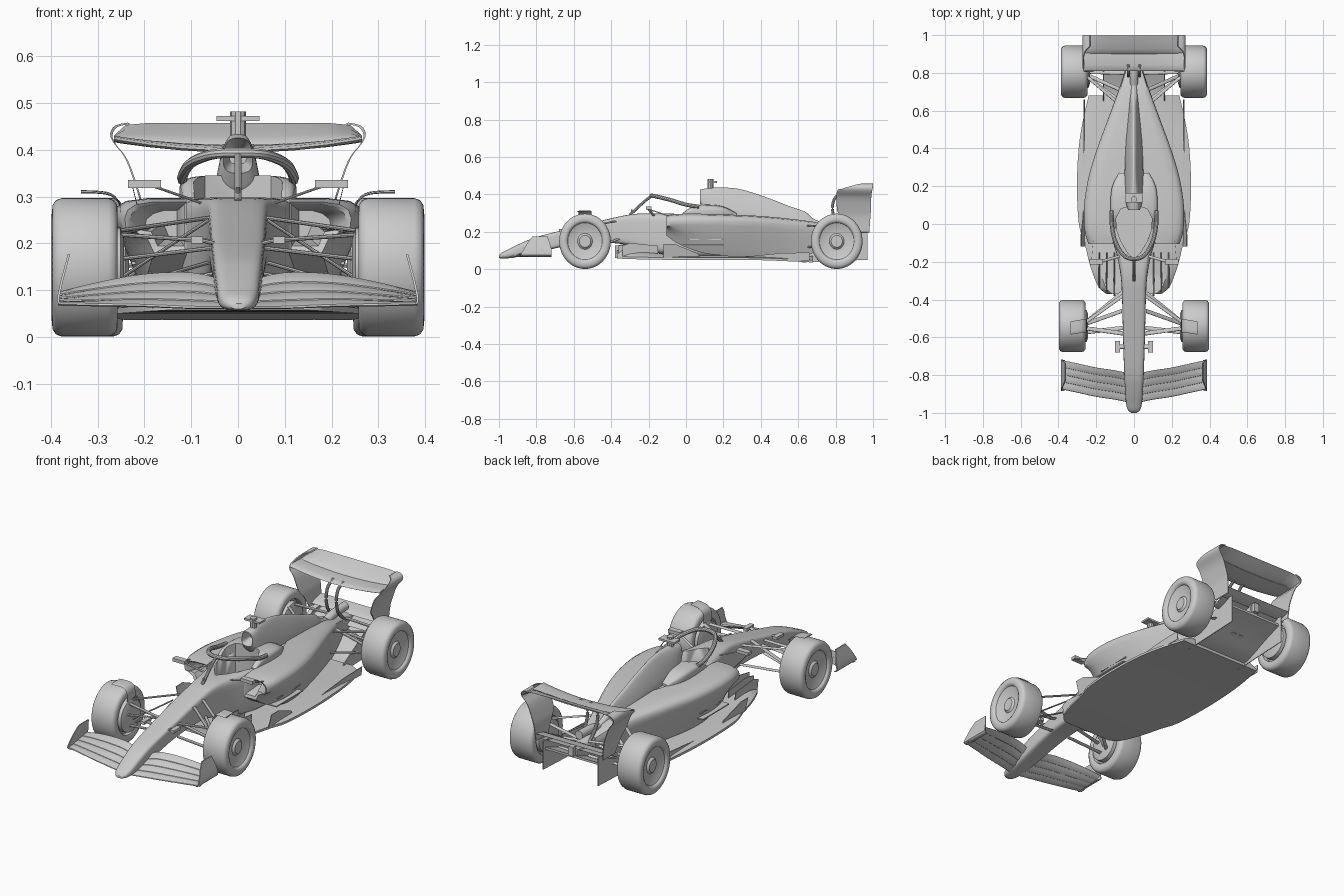
import bpy, bmesh, math
from mathutils import Vector


def make(name, verts, faces, mirror=False, angle=35):
    verts = [tuple(v) for v in verts]
    if mirror:
        n = len(verts)
        verts += [(-x, y, z) for x, y, z in verts]
        faces = faces + [tuple(i + n for i in reversed(f)) for f in faces]
    me = bpy.data.meshes.new(name)
    me.from_pydata(verts, [], faces)
    bm = bmesh.new()
    bm.from_mesh(me)
    bmesh.ops.recalc_face_normals(bm, faces=bm.faces)
    bm.to_mesh(me)
    bm.free()
    me.shade_smooth()
    me.set_sharp_from_angle(angle=math.radians(angle))
    ob = bpy.data.objects.new(name, me)
    bpy.context.collection.objects.link(ob)
    return ob


def loft(name, rings, mirror=False, angle=35):
    n = len(rings[0])
    verts = [p for r in rings for p in r]
    faces = [(k * n + i, k * n + (i + 1) % n, (k + 1) * n + (i + 1) % n, (k + 1) * n + i)
             for k in range(len(rings) - 1) for i in range(n)]
    faces += [tuple(reversed(range(n))), tuple(range(len(verts) - n, len(verts)))]
    return make(name, verts, faces, mirror, angle)


def spline(rows, k=4):
    out = []
    for i in range(len(rows) - 1):
        a, b, c, d = rows[max(i - 1, 0)], rows[i], rows[i + 1], rows[min(i + 2, len(rows) - 1)]
        for s in range(k):
            t = s / k
            out.append(tuple(.5 * (2 * q + (r - p) * t + (2 * p - 5 * q + 4 * r - u) * t * t
                             + (3 * q - p - 3 * r + u) * t ** 3) for p, q, r, u in zip(a, b, c, d)))
    return out + [tuple(rows[-1])]


def oval(y, w, z0, z1, e=4, taper=0.0, n=32):
    pts = []
    for i in range(n):
        a = 2 * math.pi * (i + .5) / n
        c, s = math.cos(a), math.sin(a)
        u = math.copysign(abs(c) ** (2 / e), c)
        v = math.copysign(abs(s) ** (2 / e), s)
        pts.append((w * u * (1 - taper * (v + 1) / 2), y, (z0 + z1) / 2 + v * (z1 - z0) / 2))
    return pts


def foil(x, y0, z0, y1, z1, t):
    d = Vector((0, y1 - y0, z1 - z0))
    nrm = Vector((0, -d.z, d.y)).normalized() * t
    p = Vector((x, y0, z0))
    return [p + d * f + nrm * h for f, h in
            ((0, 0), (.06, .35), (.3, .5), (.65, .35), (1, .05), (1, -.05), (.65, -.35), (.3, -.5), (.06, -.35))]


def arm(name, a, b, chord=.022, t=.009):
    loft(name, [foil(p[0], p[1] - chord / 2, p[2], p[1] + chord / 2, p[2], t) for p in (a, b)], True)


def tube(name, pts, r, mirror=False, k=6, n=10):
    pts = [Vector(p) for p in (spline(pts, k) if len(pts) > 2 else pts)]
    rings = []
    for i, p in enumerate(pts):
        q = (pts[min(i + 1, len(pts) - 1)] - pts[max(i - 1, 0)]).to_track_quat('Z', 'Y')
        rings.append([p + q @ Vector((r * math.cos(6.28318 * j / n), r * math.sin(6.28318 * j / n), 0))
                      for j in range(n)])
    loft(name, rings, mirror)


def plate(name, poly, x, t=.004, lean=0, mirror=True):
    zb = min(p[1] for p in poly)
    loft(name, [[(x + o + lean * (z - zb), y, z) for y, z in poly] for o in (-t / 2, t / 2)], mirror)


def box(name, x0, x1, y0, y1, z0, z1, mirror=False):
    loft(name, [[(x, y0, z0), (x, y1, z0), (x, y1, z1), (x, y0, z1)] for x in (x0, x1)], mirror)


# wheels: lathed tyre and dished cover
TYRE = [(-.05, .02), (-.05, .09), (-.066, .095), (-.07, .105), (-.069, .124), (-.062, .134), (-.05, .138),
        (.05, .138), (.062, .134), (.069, .124), (.071, .105), (.066, .096), (.058, .092), (.044, .055),
        (.044, .04), (.054, .03), (.054, .004)]
for name, cx, cy in (("front_wheel", .327, -.54), ("rear_wheel", .316, .806)):
    loft(name, [[(cx + x, cy + r * math.cos(math.pi * i / 28), .149 + 1.07 * r * math.sin(math.pi * i / 28))
                 for i in range(56)] for x, r in TYRE], True, 40)

# nose and central tub
chassis = loft("chassis", [oval(*r) for r in spline([
    (-1, .014, .06, .072, 2.5), (-.985, .032, .057, .088, 2.5), (-.95, .042, .058, .106, 3),
    (-.88, .047, .07, .14, 4), (-.79, .052, .09, .175, 5), (-.6, .058, .13, .223, 6), (-.4, .063, .14, .272, 6),
    (-.28, .07, .12, .295, 6), (-.17, .09, .09, .298, 6), (-.05, .122, .07, .298, 6), (.1, .135, .06, .295, 5),
    (.3, .12, .06, .285, 4), (.5, .09, .06, .268, 4), (.7, .055, .07, .245, 3), (.85, .04, .12, .22, 3),
    (.95, .025, .16, .21, 3)])])
headrest = loft("headrest", [oval(*r) for r in spline([
    (-.02, .115, .28, .3, 4), (.04, .122, .27, .34, 4), (.12, .125, .27, .345, 4), (.2, .115, .27, .335, 4),
    (.27, .08, .27, .3, 4)])])

# cockpit opening
half = [(0, -.19), (.035, -.15), (.07, -.09), (.092, -.03), (.095, .03), (.07, .08), (0, .1)]
outline = half + [(-x, y) for x, y in half[-2:0:-1]]
cutter = loft("cockpit_cutter", [[(x, y, z) for x, y in outline] for z in (.17, .42)])
cutter.hide_render = True
for ob in (chassis, headrest):
    m = ob.modifiers.new("opening", 'BOOLEAN')
    m.operation, m.object, m.solver = 'DIFFERENCE', cutter, 'EXACT'
    bpy.context.view_layer.objects.active = ob
    bpy.ops.object.modifier_apply(modifier=m.name)
bpy.data.objects.remove(cutter)

# engine cover with air intake
loft("engine_cover", [oval(*r) for r in [(.13, .02, .37, .405, 3, .3)] + spline([
    (.075, .034, .35, .425, 3, .2), (.11, .05, .3, .432, 3, .4), (.16, .062, .27, .437, 3, .6),
    (.28, .065, .25, .43, 2.6, .75), (.42, .058, .24, .388, 2.6, .75), (.55, .045, .22, .338, 2.6, .7),
    (.64, .035, .2, .305, 2.6, .6), (.69, .026, .19, .265, 2.6, .3), (.8, .02, .18, .23, 2.6, .2)])])
box("camera_pod", -.046, .046, .115, .165, .462, .472)
tube("camera_stalk", [(0, .13, .42), (0, .13, .482)], .017, k=1)


# sidepods with inlet and undercut
def pod(y, w, zt, zb, x0):
    return [(x0, y, zt), (w * .6 + x0 * .3, y, zt), (w * .9, y, zt - .006), (w * .975, y, zt - .018), (w, y, zt - .036),
            (w * .985, y, zt - .06), (w * .9, y, (zt + zb) / 2 - .01), (w * .8, y, zb + .03), (w * .74, y, zb), (x0, y, zb)]


loft("sidepod", [pod(-.01, .2, .27, .215, .13), pod(-.1, .232, .283, .195, .115)] + [pod(*r) for r in spline([
    (-.105, .242, .289, .18, .11), (-.03, .262, .296, .13, .11), (.1, .264, .296, .085, .11), (.25, .24, .291, .07, .08),
    (.4, .195, .284, .065, .03), (.55, .14, .27, .06, .02), (.7, .085, .25, .065, .01), (.82, .045, .22, .1, .005)])],
    True, 45)

# floor, edge vanes and fences
loft("floor", [[(-w, y, b), (w, y, b), (w, y, b + .012), (w * .8, y, t), (-w * .8, y, t), (-w, y, b + .012)]
     for y, w, b, t in spline([
         (-.37, .145, .058, .1), (-.33, .19, .055, .1), (-.22, .232, .052, .09), (-.1, .262, .05, .08),
         (0, .292, .05, .075), (.2, .302, .05, .072), (.4, .293, .048, .07), (.55, .27, .042, .068),
         (.68, .24, .036, .07)], 3)])
for i, x in enumerate((.1, .14, .18)):
    plate("floor_fence", [(-.38 + i * .02, .06), (-.15, .06), (-.15, .125), (-.3, .14), (-.38 + i * .02, .125)], x, lean=.1)
plate("floor_edge_vane", [(-.12, .06), (.08, .06), (.06, .085), (-.06, .135), (-.12, .135)], .262, lean=.25)
plate("floor_edge_wing", [(.2, .055), (.66, .045), (.66, .09), (.5, .085)], .262, lean=.1)
for i in range(3):
    z = .125 + i * .03
    box("side_louvre", .15, .24 - .012 * i, -.02 + i * .03, .2, z, z + .006, True)

# diffuser
loft("diffuser", [[(-w, y, z), (w, y, z), (w, y, z + .012), (-w, y, z + .012)]
     for y, w, z in spline([(.64, .16, .045), (.72, .16, .06), (.84, .16, .11), (.95, .16, .15)])])
plate("diffuser_side", [(.62, .036), (.72, .04), (.97, .05), (.97, .2), (.87, .2), (.66, .08)], .162)

# halo and mirrors
tube("halo_hoop", [(-.118, .07, .335), (-.118, 0, .345), (-.1, -.09, .372), (-.055, -.165, .39), (0, -.185, .393),
                   (.055, -.165, .39), (.1, -.09, .372), (.118, 0, .345), (.118, .07, .335)], .011)
tube("halo_pillar", [(0, -.183, .392), (0, -.225, .36), (0, -.3, .29)], .008)
box("mirror", .165, .235, -.215, -.185, .318, .335, True)
arm("mirror_stalk", (.075, -.17, .285), (.18, -.2, .322), .015, .006)
arm("mirror_brace", (.215, -.08, .28), (.225, -.195, .32), .012, .006)
tube("sensor_mast", [(0, -.29, .29), (0, -.29, .32)], .004)
box("nose_camera", .075, .1, -.68, -.62, .2, .215, True)
arm("nose_camera_stalk", (.05, -.65, .2), (.08, -.65, .207))

# front wing: four swept elements per side
for i in range(4):
    a, b = i / 4, (i + 1.12) / 4
    rings = []
    for x, yf, zf, zr in spline([(.03, -.945, .062, .12), (.1, -.93, .062, .135), (.2, -.915, .066, .132),
                                 (.3, -.893, .068, .115), (.384, -.875, .07, .095)], 3):
        rings.append(foil(x, yf + .155 * a, zf + (zr - zf) * a ** 1.2,
                          yf + .155 * min(b, 1), zf + (zr - zf) * min(b, 1.05) ** 1.2, .009))
    loft("front_wing_element", rings, True)
loft("front_wing_endplate", [[(x, y0, z), (x, y1, z), (x - .005, y1, z), (x - .005, y0, z)] for x, y0, y1, z in spline([
    (.37, -.88, -.72, .066), (.386, -.885, -.718, .075), (.381, -.865, -.72, .11), (.372, -.845, -.73, .145),
    (.364, -.82, -.74, .176)], 3)], True)

# rear wing
XS = [-.265, -.24, -.19, -.12, -.05, 0, .05, .12, .19, .24, .265]
loft("rear_wing_main", [foil(x, .81, .398 + .35 * abs(x) ** 2, .925, .41 + .2 * abs(x) ** 2, .014) for x in XS])
loft("rear_wing_flap", [foil(x, .9, .41 + .15 * abs(x) ** 2, .998, .457 - 25 * max(0, abs(x) - .22) ** 2.2, .011) for x in XS])
loft("rear_wing_endplate", [[(x, y0, z), (x, y1, z), (x - .005, y1, z - .003), (x - .005, y0, z - .003)]
     for x, z, y0, y1 in spline([(.2, .2, .88, .98), (.206, .27, .84, .985), (.215, .31, .81, .988),
                                 (.24, .38, .805, .99), (.266, .415, .808, .994), (.273, .435, .85, .998),
                                 (.262, .452, .91, 1), (.235, .458, .94, 1)], 3)], True)
for z in (.17, .21):
    loft("beam_wing", [foil(x, .86 + z - .17, z, .94 + z - .17, z + .025, .01) for x in (-.2, -.1, 0, .1, .2)])
tube("wing_pylon", [(.03, .86, .2), (.03, .8, .26), (.03, .783, .33), (.03, .8, .385), (.03, .845, .405)], .008, True)
tube("exhaust", [(0, .74, .23), (0, .8, .245), (0, .9, .25)], .022, n=16)
box("rain_light", -.015, .015, .93, .97, .165, .215)

# front suspension, tyre winglets and brake drums
for a, b in (((.06, -.38, .255), (.27, -.53, .225)), ((.057, -.58, .205), (.27, -.55, .22)),
             ((.06, -.36, .16), (.27, -.53, .1)), ((.055, -.58, .135), (.27, -.55, .1)),
             ((.058, -.55, .19), (.27, -.575, .165)), ((.063, -.46, .25), (.26, -.53, .12))):
    arm("front_suspension_arm", a, b)
for name, cx, cy in (("front_brake_drum", .255, -.54), ("rear_brake_drum", .245, .806)):
    loft(name, [[(cx + x, cy + r * math.cos(math.pi * i / 16), .149 + r * math.sin(math.pi * i / 16))
                 for i in range(32)] for x, r in ((-.012, .06), (-.004, .085), (.03, .088))], True)
loft("tyre_winglet", [foil(x, y - .035, z, y + .035, z + .004, .006) for x, y, z in
                      spline([(.25, -.54, .235), (.252, -.54, .28), (.27, -.54, .302), (.3, -.545, .308),
                              (.335, -.55, .309)], 3)], True)

# rear suspension
for a, b in (((.06, .62, .235), (.26, .79, .225)), ((.035, .86, .21), (.26, .82, .225)),
             ((.06, .64, .12), (.26, .79, .11)), ((.035, .87, .14), (.26, .82, .11)),
             ((.035, .8, .17), (.26, .806, .15)), ((.05, .7, .235), (.25, .79, .12))):
    arm("rear_suspension_arm", a, b)
